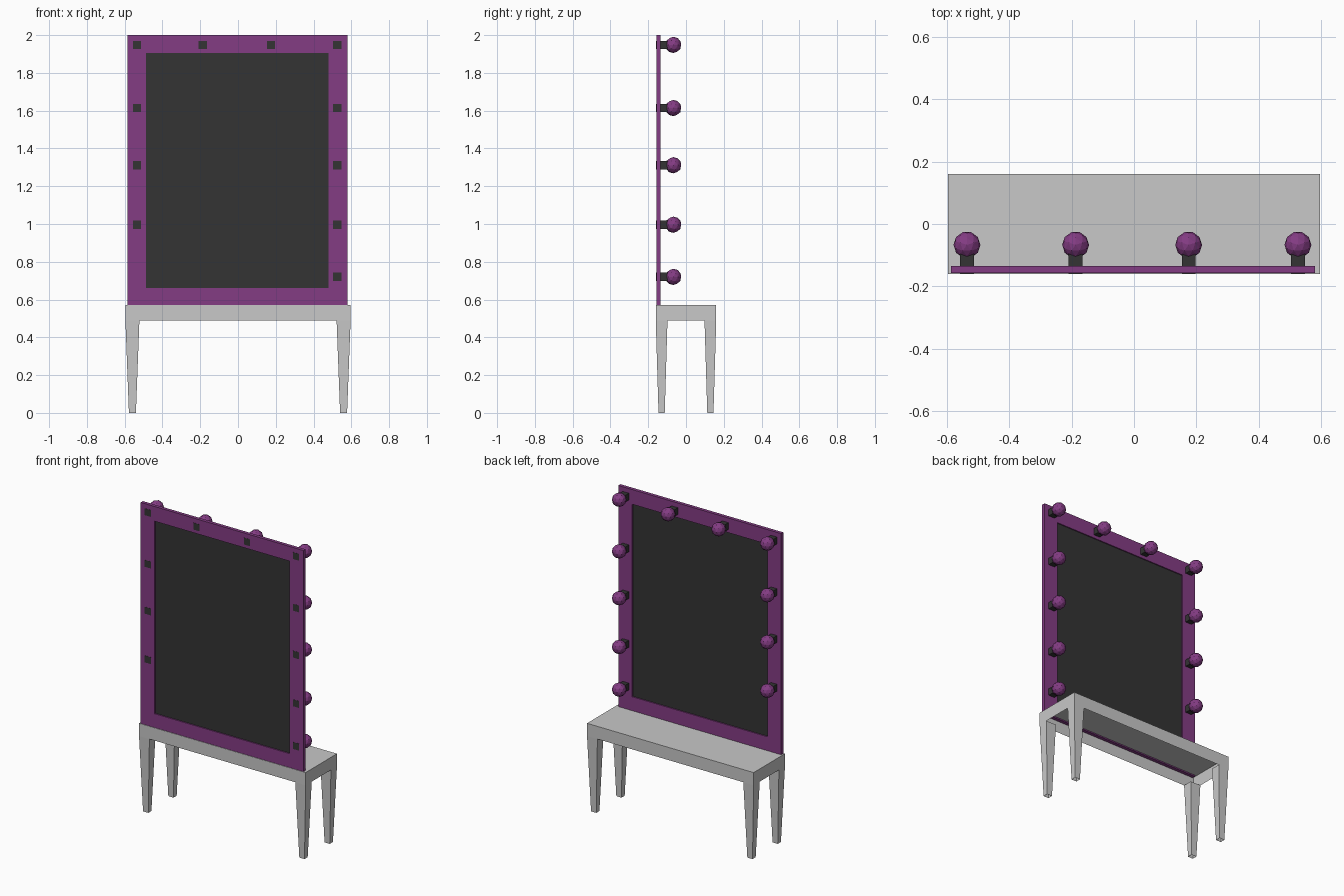
import bpy, bmesh, math
from mathutils import Matrix

cube = bpy.data.objects.get("Cube")
if cube:
    bpy.data.objects.remove(cube)


def material(name, rgb):
    m = bpy.data.materials.new(name)
    m.use_nodes = True
    m.diffuse_color = (*rgb, 1)
    m.node_tree.nodes["Principled BSDF"].inputs["Base Color"].default_value = (*rgb, 1)
    return m


purple = material("purple paint", (0.23, 0.045, 0.23))
charcoal = material("charcoal", (0.033, 0.033, 0.033))
grey = material("light grey", (0.58, 0.58, 0.58))


def finish(name, bm, mat):
    mesh = bpy.data.meshes.new(name)
    bm.to_mesh(mesh)
    bm.free()
    mesh.materials.append(mat)
    obj = bpy.data.objects.new(name, mesh)
    bpy.context.collection.objects.link(obj)
    return obj


def add_box(bm, x0, x1, y0, y1, z0, z1):
    place = Matrix.Translation(((x0 + x1) / 2, (y0 + y1) / 2, (z0 + z1) / 2))
    size = Matrix.Diagonal((x1 - x0, y1 - y0, z1 - z0, 1))
    return bmesh.ops.create_cube(bm, size=1, matrix=place @ size)["verts"]


def remove_faces(bm, rule):
    bm.normal_update()
    faces = [f for f in bm.faces if rule(f)]
    bmesh.ops.delete(bm, geom=faces, context="FACES")


# Table: thin top with an apron, open underneath
W, D, TOP, APRON = 0.596, 0.16, 0.57, 0.488
bm = bmesh.new()
add_box(bm, -W, W, -D, D, APRON, TOP)
remove_faces(bm, lambda f: f.normal.z < -0.9)
finish("table_top", bm, grey)

# Four hollow legs that taper evenly towards the floor
for sx, side in ((1, "left"), (-1, "right")):
    for sy, end in ((-1, "front"), (1, "back")):
        bm = bmesh.new()
        cx, cy = sx * (W - 0.037), sy * (D - 0.031)
        verts = add_box(bm, cx - 0.037, cx + 0.037, cy - 0.031, cy + 0.031, 0, APRON)
        for v in verts:
            if v.co.z < 0.1:
                v.co.x = cx + (v.co.x - cx) * 0.5
                v.co.y = cy + (v.co.y - cy) * 0.53
        remove_faces(bm, lambda f: abs(f.normal.z) > 0.9)
        finish(f"{end}_{side}_leg", bm, grey)

# Mirror frame: a ring of one solid, its opening bridged front to back
FRONT, BACK = -0.157, -0.135
outer = (-0.586, 0.579, 0.562, 2.0)
inner = (-0.487, 0.48, 0.66, 1.905)


def corners(bm, rect, y):
    x0, x1, z0, z1 = rect
    return [bm.verts.new((x, y, z)) for x, z in ((x0, z0), (x1, z0), (x1, z1), (x0, z1))]


bm = bmesh.new()
loops = [corners(bm, r, y) for r, y in
         ((outer, FRONT), (outer, BACK), (inner, BACK), (inner, FRONT))]
for a, b in zip(loops, loops[1:] + loops[:1]):
    for i in range(4):
        j = (i + 1) % 4
        bm.faces.new((a[i], a[j], b[j], b[i]))
bmesh.ops.recalc_face_normals(bm, faces=bm.faces)
finish("mirror_frame", bm, purple)

# Dark glass set midway in the frame
bm = bmesh.new()
add_box(bm, inner[0], inner[1], -0.15, -0.142, inner[2], inner[3])
finish("mirror_glass", bm, charcoal)

# Bulbs in square sockets: along the top and down both sides
spots = [(x, 1.948) for x in (-0.535, -0.187, 0.175, 0.525)]
spots += [(x, z) for x in (-0.535, 0.525) for z in (1.614, 1.311, 0.996)]
spots.append((0.525, 0.72))
for n, (x, z) in enumerate(spots, 1):
    bm = bmesh.new()
    add_box(bm, x - 0.022, x + 0.022, FRONT - 0.001, -0.09, z - 0.022, z + 0.022)
    finish(f"socket_{n}", bm, charcoal)
    bm = bmesh.new()
    turn = Matrix.Rotation(math.pi / 2, 4, "Z")
    bmesh.ops.create_icosphere(bm, subdivisions=2, radius=0.043,
                               matrix=Matrix.Translation((x, -0.067, z)) @ turn)
    finish(f"bulb_{n}", bm, purple)
